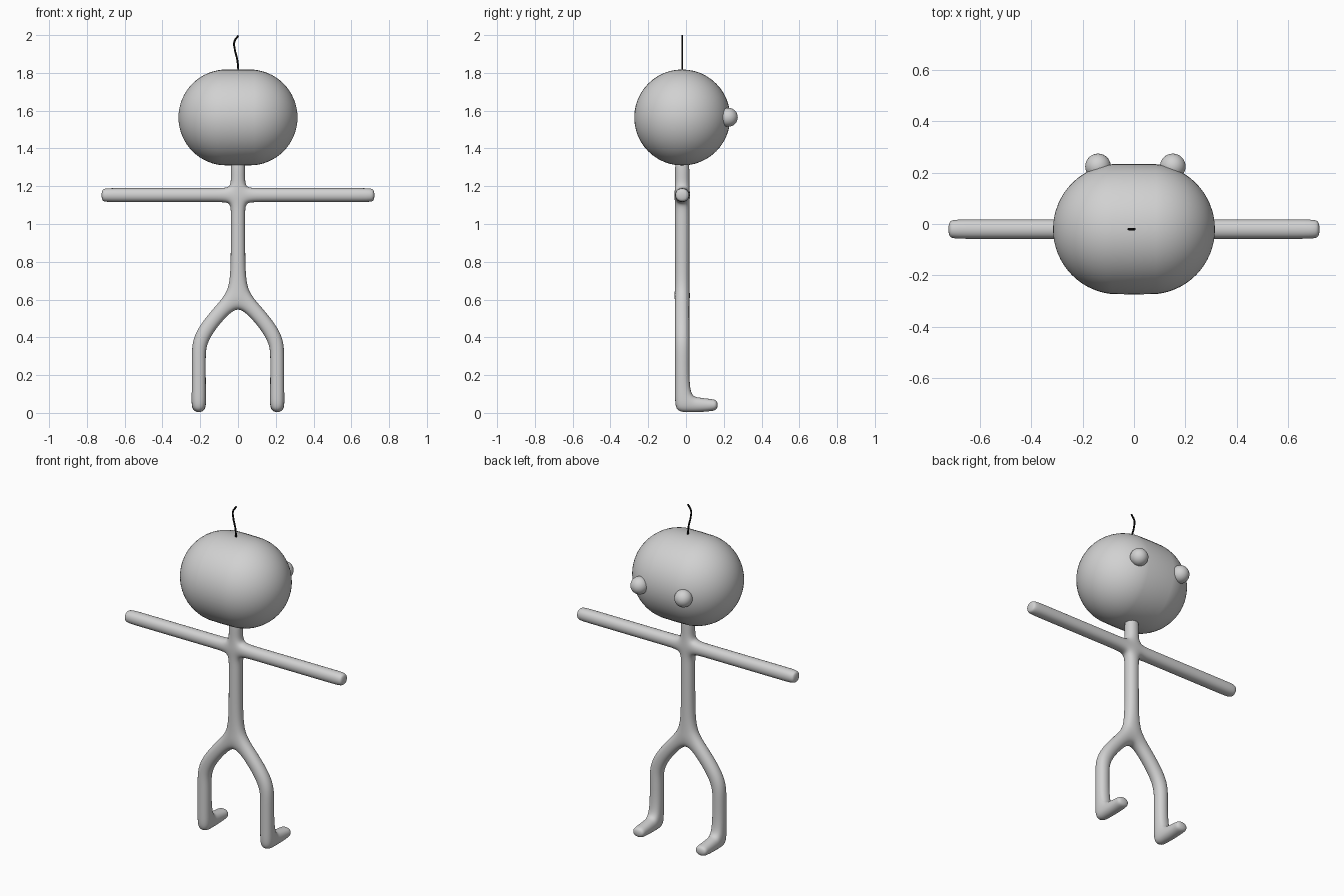
import bpy, bmesh, math
from mathutils import Matrix, Vector

if "Cube" in bpy.data.objects:
    bpy.data.objects.remove(bpy.data.objects["Cube"])

MID_Y = -0.02   # depth of the body's centre plane
R = 0.041       # half thickness of the limb cage


def material(name, rgb):
    m = bpy.data.materials.new(name)
    m.diffuse_color = (*rgb, 1)
    m.use_nodes = True
    m.node_tree.nodes["Principled BSDF"].inputs["Base Color"].default_value = m.diffuse_color
    return m


GREY = material("light grey", (0.64, 0.64, 0.64))
BLACK = material("black", (0.005, 0.005, 0.005))


def add_object(name, bm, mat):
    bmesh.ops.recalc_face_normals(bm, faces=bm.faces[:])
    for f in bm.faces:
        f.smooth = True
    me = bpy.data.meshes.new(name)
    bm.to_mesh(me)
    bm.free()
    me.materials.append(mat)
    ob = bpy.data.objects.new(name, me)
    bpy.context.collection.objects.link(ob)
    return ob


# ---- body: flat outline of quads, thickened in depth, then subdivided
polys = []


def strip(pairs):
    for (a, b), (c, d) in zip(pairs, pairs[1:]):
        polys.append([a, b, d, c])


ARM_LOW, ARM_HIGH = 1.113, 1.193
CROTCH = (0, 0.555)
HIP = (0.05, 0.65)

# neck, chest and waist
column = [(R, 1.38), (R, 1.25), (R, ARM_HIGH), (R, ARM_LOW),
          (R, 1.055), (R, 0.79), HIP]
strip([((-x, z), (x, z)) for x, z in column])
polys.append([(-HIP[0], HIP[1]), HIP, CROTCH])

# arms and legs
leg = [(HIP, CROTCH),
       ((0.115, 0.575), (0.055, 0.515)),
       ((0.2, 0.475), (0.13, 0.425)),
       ((0.2475, 0.385), (0.1675, 0.35)),
       ((0.2475, 0.28), (0.1675, 0.28)),
       ((0.2475, 0.095), (0.1675, 0.095)),
       ((0.2475, 0.0), (0.1675, 0.0))]
for s in (-1, 1):
    strip([((s * x, ARM_HIGH), (s * x, ARM_LOW)) for x in (R, 0.1, 0.69, 0.725)])
    strip([((s * a[0], a[1]), (s * b[0], b[1])) for a, b in leg])

bm = bmesh.new()
cache = {}


def vert(p, y):
    key = (round(p[0], 4), round(p[1], 4), y)
    if key not in cache:
        cache[key] = bm.verts.new((p[0], MID_Y + y, p[1]))
    return cache[key]


edge_use = {}
for poly in polys:
    for y in (-R, R):
        bm.faces.new([vert(p, y) for p in poly])
    for p, q in zip(poly, poly[1:] + poly[:1]):
        key = frozenset((vert(p, -R), vert(q, -R)))
        edge_use.setdefault(key, []).append((p, q))
for uses in edge_use.values():
    if len(uses) == 1:   # outline edge gets a side wall
        p, q = uses[0]
        bm.faces.new([vert(p, -R), vert(q, -R), vert(q, R), vert(p, R)])

# feet: pull the lowest forward faces out to the toes
ankles = [f for f in bm.faces
          if f.calc_center_median().z < 0.06
          and all(v.co.y > MID_Y for v in f.verts)]
for face in ankles:
    for y, low, high in ((0.06, 0.0, 0.085), (0.135, 0.006, 0.076), (0.17, 0.014, 0.07)):
        face = bmesh.ops.extrude_discrete_faces(bm, faces=[face])["faces"][0]
        mid = face.calc_center_median().z
        for v in face.verts:
            v.co.y = y
            v.co.z = high if v.co.z > mid else low

body = add_object("body", bm, GREY)
sub = body.modifiers.new("rounding", "SUBSURF")
sub.levels = sub.render_levels = 3

# ---- head: sphere with its two halves pulled apart sideways
bm = bmesh.new()
bmesh.ops.create_uvsphere(bm, u_segments=48, v_segments=32, radius=0.254,
                          matrix=Matrix.Rotation(math.pi / 2, 4, "Y"))
for v in bm.verts:
    if abs(v.co.x) > 0.001:
        v.co.x += math.copysign(0.061, v.co.x)
    v.co += Vector((0, MID_Y, 1.564))
add_object("head", bm, GREY)

# ---- eyes
for name, x in (("left_eye", -0.14), ("right_eye", 0.151)):
    bm = bmesh.new()
    bmesh.ops.create_uvsphere(bm, u_segments=32, v_segments=16, radius=0.05,
                              matrix=Matrix.Translation((x, 0.224, 1.565)))
    add_object(name, bm, GREY)

# ---- single hair
curve = bpy.data.curves.new("hair", "CURVE")
curve.dimensions = "3D"
curve.bevel_depth = 0.005
curve.bevel_resolution = 2
curve.use_fill_caps = True
points = [(0.003, 1.80), (-0.004, 1.87), (-0.017, 1.925), (-0.019, 1.965), (0.002, 1.998)]
spline = curve.splines.new("BEZIER")
spline.bezier_points.add(len(points) - 1)
for bp, (x, z) in zip(spline.bezier_points, points):
    bp.co = (x, MID_Y, z)
    bp.handle_left_type = bp.handle_right_type = "AUTO"
curve.materials.append(BLACK)
bpy.context.collection.objects.link(bpy.data.objects.new("hair", curve))
